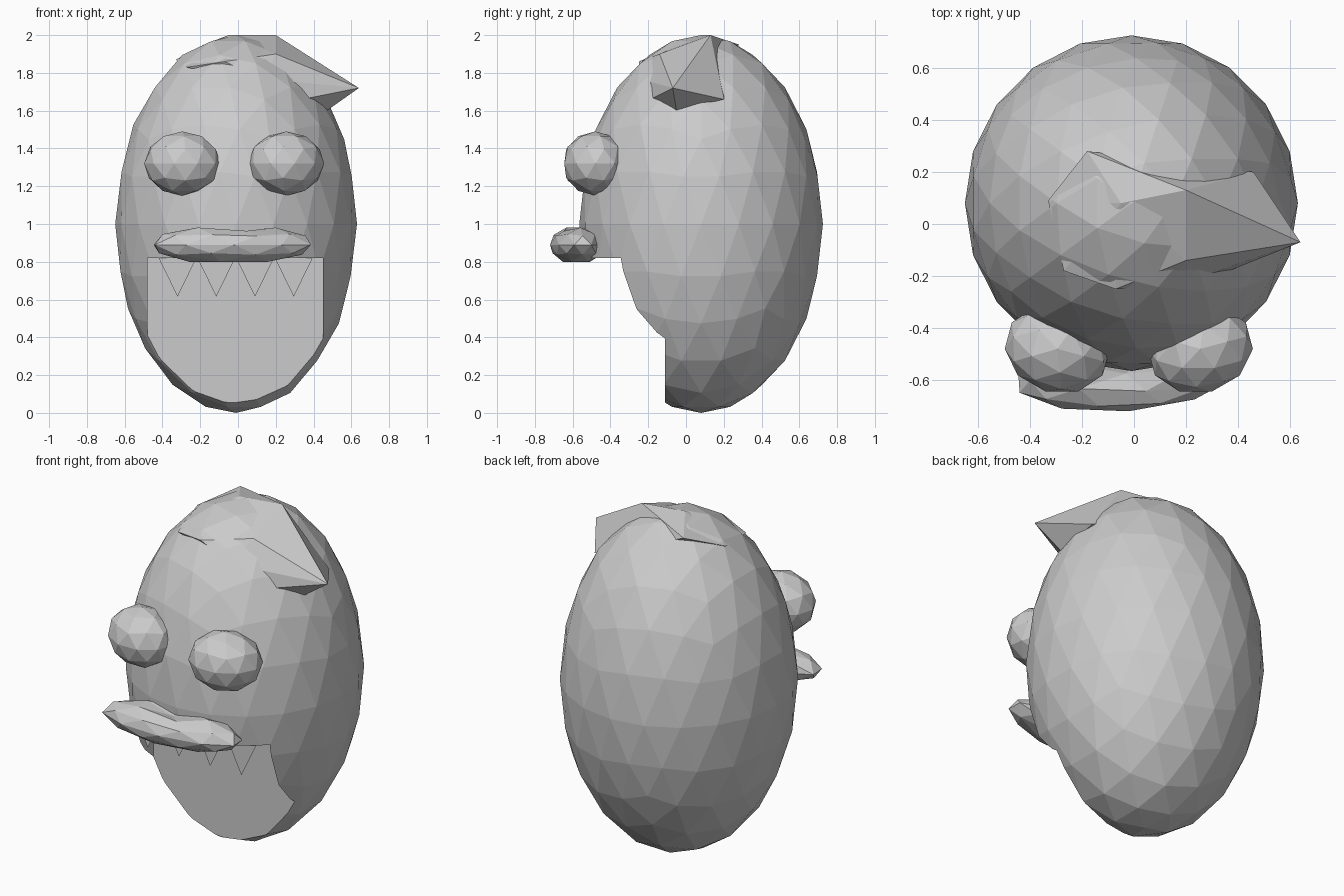
import bpy
import bmesh
from math import radians
from mathutils import Matrix, Vector

cube = bpy.data.objects.get("Cube")
if cube:
    bpy.data.objects.remove(cube, do_unlink=True)

grey = bpy.data.materials.new("plain_grey")
grey.use_nodes = True
colour = (0.6, 0.6, 0.6, 1)
grey.diffuse_color = colour
grey.node_tree.nodes["Principled BSDF"].inputs["Base Color"].default_value = colour


def add_object(name, bm):
    """Turn a bmesh into a flat shaded grey object."""
    mesh = bpy.data.meshes.new(name)
    bm.to_mesh(mesh)
    bm.free()
    mesh.materials.append(grey)
    obj = bpy.data.objects.new(name, mesh)
    bpy.context.collection.objects.link(obj)
    return obj


def faceted_ball(name, detail, centre, radii, turn=0, shape=None):
    """Scaled icosphere, optionally reshaped before it is placed."""
    bm = bmesh.new()
    bmesh.ops.create_icosphere(bm, subdivisions=detail, radius=1)
    if shape:
        for v in bm.verts:
            shape(v.co)
    place = (Matrix.Translation(centre) @ Matrix.Rotation(radians(turn), 4, "Z")
             @ Matrix.Diagonal((*radii, 1)))
    bmesh.ops.transform(bm, matrix=place, verts=bm.verts)
    return add_object(name, bm)


# Head: egg with a square mouth opening cut into its lower front
head = faceted_ball("head", 3, (-0.01, 0.08, 1), (0.64, 0.645, 1))

bm = bmesh.new()
bmesh.ops.create_cube(bm, size=1)
bmesh.ops.transform(bm, verts=bm.verts, matrix=Matrix.Translation(
    (-0.015, -0.61, 0.31)) @ Matrix.Diagonal((0.93, 1, 1.02, 1)))
cutter = add_object("mouth_cutter", bm)
cutter.hide_render = True

cut = head.modifiers.new("mouth_opening", "BOOLEAN")
cut.operation = "DIFFERENCE"
cut.solver = "EXACT"
cut.object = cutter
bpy.context.view_layer.objects.active = head
bpy.ops.object.modifier_apply(modifier=cut.name)
bpy.data.objects.remove(cutter, do_unlink=True)

# Eyes: bulging balls half sunk in the face
for side, name in ((1, "left_eye"), (-1, "right_eye")):
    faceted_ball(name, 2, (-0.02 + 0.275 * side, -0.48, 1.32),
                 (0.205, 0.17, 0.17), turn=15 * side)


# Lip: flattened ball with a dip in the middle of its upper edge
def lip_shape(co):
    if co.z > 0.3:
        co.z *= 0.62 + 1.5 * min(abs(co.x), 0.3)
    if co.z < -0.7:
        co.z = -0.9


faceted_ball("lip", 2, (-0.03, -0.575, 0.89), (0.435, 0.145, 0.1),
             turn=4, shape=lip_shape)

# Teeth: a row of flat triangles hanging behind the lip
bm = bmesh.new()
for i in range(4):
    x = -0.32 + 0.205 * i
    corners = [(x - 0.1, 0.82), (x, 0.615), (x + 0.1, 0.82)]
    bm.faces.new([bm.verts.new((px, -0.39, pz)) for px, pz in corners])
add_object("teeth", bm)

# Hair: angular cap swept to a point over the left side
hair_points = [
    (-0.33, 0.09, 1.87), (-0.27, -0.18, 1.83), (-0.18, 0.28, 1.95),
    (-0.05, 0.08, 2.0), (0.2, 0.13, 2.0), (0.64, -0.07, 1.72),
    (0.2, -0.14, 1.9), (-0.07, -0.25, 1.86), (0.12, -0.25, 1.77),
    (0.34, -0.19, 1.66), (0.47, -0.05, 1.6), (0.46, 0.2, 1.66),
]
bm = bmesh.new()
for point in hair_points:
    bm.verts.new(Vector(point))
hull = bmesh.ops.convex_hull(bm, input=bm.verts)
unused = [v for v in hull["geom_interior"] if isinstance(v, bmesh.types.BMVert)]
bmesh.ops.delete(bm, geom=unused, context="VERTS")
bmesh.ops.recalc_face_normals(bm, faces=bm.faces)
add_object("hair", bm)
